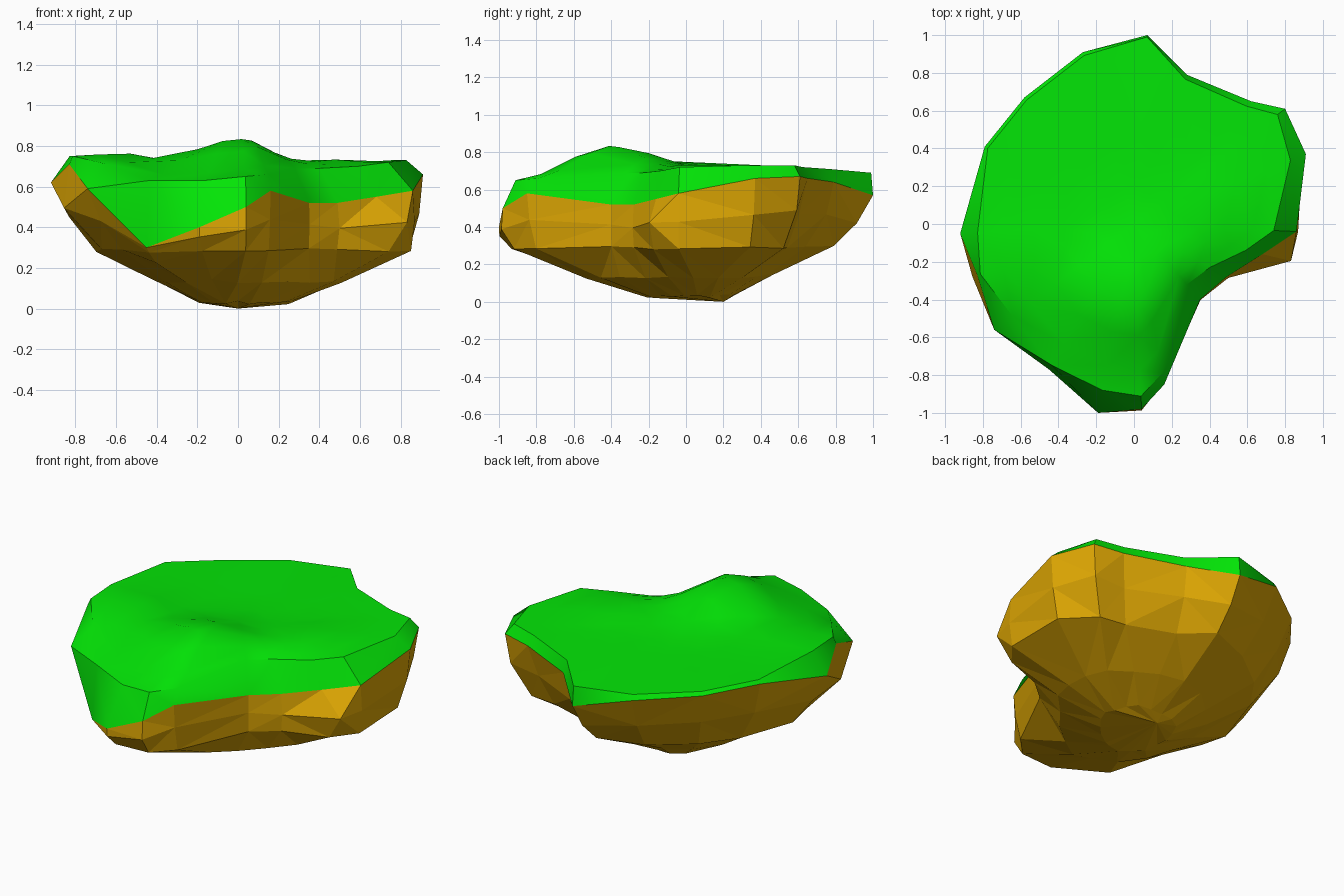
import bpy
import bmesh
import math
import random

random.seed(4)

if "Cube" in bpy.data.objects:
    bpy.data.objects.remove(bpy.data.objects["Cube"], do_unlink=True)


def make_material(name, colour):
    material = bpy.data.materials.new(name)
    material.use_nodes = True
    rgba = (*colour, 1)
    material.diffuse_color = rgba
    shader = next(n for n in material.node_tree.nodes if n.type == "BSDF_PRINCIPLED")
    shader.inputs["Base Color"].default_value = rgba
    return material


grass_green = make_material("grass green", (.001, .78, .002))
earth_brown = make_material("earth brown", (.72, .38, .001))

# Shoreline, going round from the back:
# x, y, height of grass edge, height of grass lip, lip scale, skirt scale, bulge
SHORE = [
    (.07, 1, .57, .69, .99, .78, .03),
    (-.27, .91, .66, .69, .98, .76, .03),
    (-.58, .67, .68, .7, .98, .76, .04),
    (-.79, .41, .71, .73, .98, .75, .04),
    (-.92, -.05, .62, .75, .9, .75, .02),
    (-.83, -.27, .71, .75, .98, .82, .12),
    (-.74, -.56, .59, .71, .87, .78, .03),
    (-.45, -.77, .3, .63, .97, .9, .03),
    (-.19, -1, .4, .63, .88, .92, .03),
    (.04, -.98, .5, .65, .93, .94, .03),
    (.16, -.85, .58, .66, .93, .94, .02),
    (.35, -.4, .52, .69, .8, 1, 0),
    (.49, -.28, .52, .69, .82, 1, .01),
    (.68, -.16, .55, .7, .87, 1.08, .18),
    (.86, -.04, .58, .72, .86, 1, .01),
    (.91, .37, .66, .73, .91, .92, .02),
    (.8, .61, .67, .73, .95, .86, .03),
    (.62, .65, .66, .72, .96, .84, .01),
    (.28, .79, .64, .71, .97, .82, .03),
]

# Grass hills: x, y, spread, height
HILLS = [(0, -.4, .32, .14), (-.6, -.2, .2, .04), (.45, .1, .2, .03)]


def edge_ring():
    return [(x, y, z) for x, y, z, *_ in SHORE]


def ground_height(x, y, lip, reach):
    """Blend from the lip to the middle, plus the hills."""
    height = lip + (.7 - lip) * min(1, 1.6 * (1 - reach))
    for hx, hy, spread, rise in HILLS:
        distance = math.hypot(x - hx, y - hy) / spread
        height += rise * math.exp(-distance ** 2) * min(1, 4 * (1 - reach))
    return height


def grass_ring(reach):
    ring = []
    for x, y, edge, lip, inset, skirt, bulge in SHORE:
        px, py = x * inset * reach, y * inset * reach
        ring.append((px, py, ground_height(px, py, lip, reach)))
    return ring


def skirt_ring(blend, puff, wobble):
    """Ring between the grass edge (blend 0) and the foot of the skirt (blend 1)."""
    ring = []
    for x, y, edge, lip, inset, skirt, bulge in SHORE:
        foot = min(.29, edge - .07)
        scale = 1 + (skirt - 1) * blend + bulge * puff
        scale += random.uniform(-wobble, wobble)
        height = edge + (foot - edge) * blend
        height += random.uniform(-wobble, wobble)
        ring.append((x * scale, y * scale, height))
    return ring


def belly_ring(reach, shift, height, wobble):
    """Lower ring whose bays are filled out by averaging neighbours."""
    outline = [(x * skirt, y * skirt) for x, y, edge, lip, inset, skirt, bulge in SHORE]
    count = len(outline)
    for step in range(4):
        outline = [tuple((outline[i - 1][k] + 2 * outline[i][k]
                          + outline[(i + 1) % count][k]) / 4 for k in (0, 1))
                   for i in range(count)]
    ring = []
    for x, y in outline:
        scale = reach + random.uniform(-wobble, wobble)
        ring.append((x * scale, y * scale + shift,
                     height + random.uniform(-wobble, wobble) / 2))
    return ring


def build_shell(name, rings, tip, material, upward):
    """Bridge rings with triangles and close the last one to a tip."""
    bm = bmesh.new()
    loops = [[bm.verts.new(p) for p in ring] for ring in rings]
    count = len(SHORE)
    for outer, inner in zip(loops, loops[1:]):
        for i in range(count):
            j = (i + 1) % count
            bm.faces.new((outer[i], outer[j], inner[j], inner[i]))
    end = bm.verts.new(tip)
    for i in range(count):
        bm.faces.new((loops[-1][i], loops[-1][(i + 1) % count], end))
    bmesh.ops.triangulate(bm, faces=bm.faces[:], quad_method="SHORT_EDGE")
    bm.normal_update()
    # Shells are open, so orient them by their overall vertical direction
    if (sum(f.normal.z * f.calc_area() for f in bm.faces) > 0) != upward:
        bmesh.ops.reverse_faces(bm, faces=bm.faces[:])
    mesh = bpy.data.meshes.new(name)
    bm.to_mesh(mesh)
    bm.free()
    mesh.materials.append(material)
    obj = bpy.data.objects.new(name, mesh)
    bpy.context.collection.objects.link(obj)
    return obj


# Rolling grass cap
grass = build_shell(
    "grass_cap",
    [edge_ring()] + [grass_ring(r) for r in (1, .85, .65, .45, .22)],
    (0, 0, ground_height(0, 0, .7, 0)),
    grass_green, True)

# Faceted rock underside
rock = build_shell(
    "rock_base",
    [edge_ring(), skirt_ring(.5, 1, .012), skirt_ring(1, 0, .012),
     belly_ring(.7, 0, .135, .02), belly_ring(.34, .04, .03, .02)],
    (0, .2, 0),
    earth_brown, False)

# Smooth grass with crisp borders; the rock stays flat
bpy.ops.object.select_all(action="DESELECT")
grass.select_set(True)
bpy.context.view_layer.objects.active = grass
bpy.ops.object.shade_smooth_by_angle(angle=math.radians(38))
